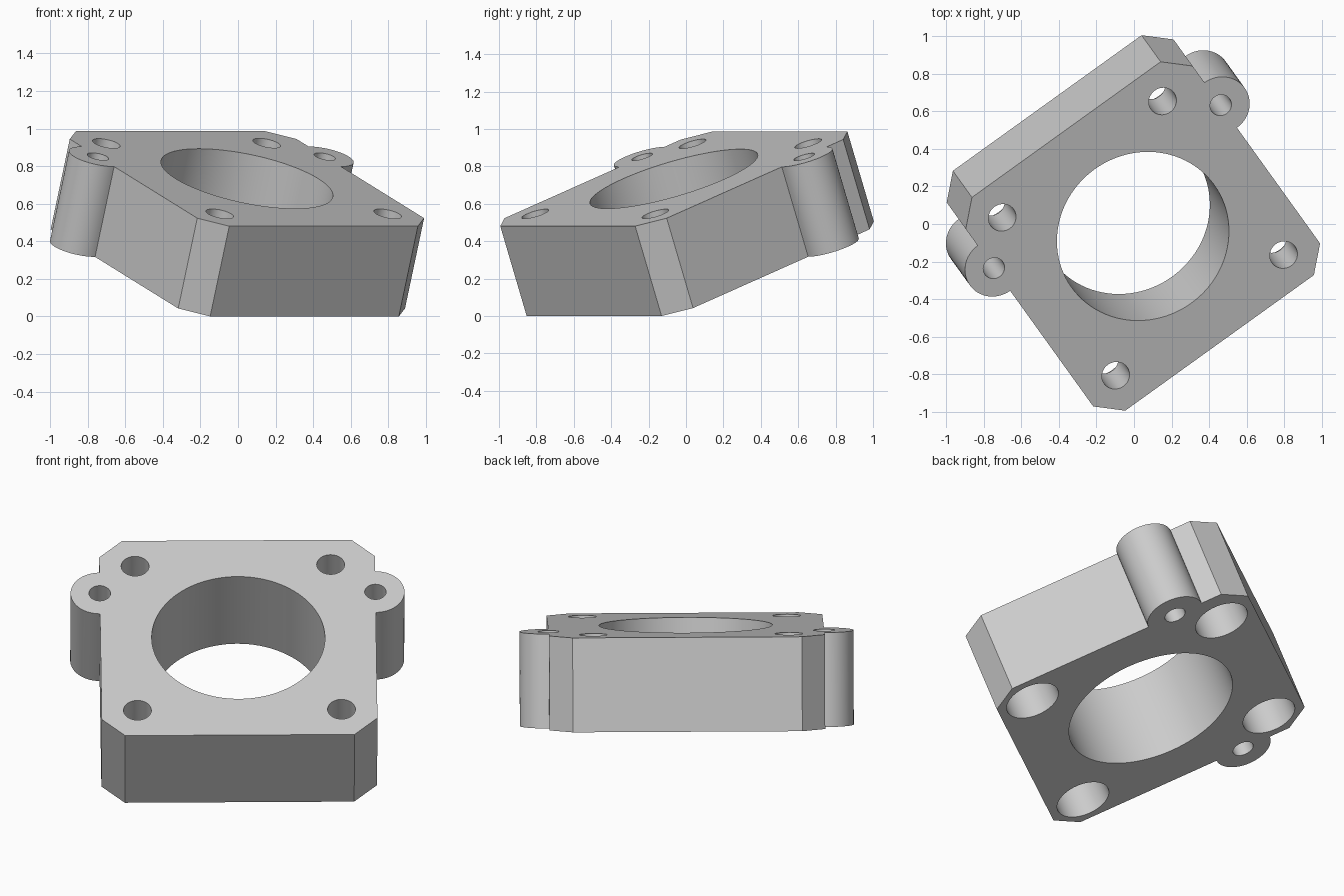
import bpy
import bmesh
from math import cos, sin, pi, radians
from mathutils import Matrix

cube = bpy.data.objects.get("Cube")
if cube:
    bpy.data.objects.remove(cube, do_unlink=True)

HALF, CHAMFER, THICK = 0.743, 0.125, 0.511
LUG_V, LUG_R = 0.345, 0.157
POSE = (Matrix.Translation((0.0475, -0.065, 0.7335))
        @ Matrix.Rotation(radians(35.7), 4, 'Z')
        @ Matrix.Rotation(radians(19.9), 4, 'X'))

grey = bpy.data.materials.new("light grey")
grey.use_nodes = True
grey.diffuse_color = (0.6, 0.6, 0.6, 1)
grey.node_tree.nodes["Principled BSDF"].inputs["Base Color"].default_value = (0.6, 0.6, 0.6, 1)


def make_object(name, bm):
    mesh = bpy.data.meshes.new(name)
    bmesh.ops.recalc_face_normals(bm, faces=bm.faces)
    bm.to_mesh(mesh)
    bm.free()
    obj = bpy.data.objects.new(name, mesh)
    bpy.context.collection.objects.link(obj)
    mesh.materials.append(grey)
    obj.matrix_world = POSE
    return obj


# Plate outline: chamfered square with a half-round lug on each side
inner = HALF - CHAMFER
right = [(inner, -HALF), (HALF, -inner)]
for i in range(33):
    a = -pi / 2 + pi * i / 32
    right.append((HALF + LUG_R * cos(a), LUG_V + LUG_R * sin(a)))
right += [(HALF, inner), (inner, HALF)]
outline = right + [(-x, y) for x, y in reversed(right)]

bm = bmesh.new()
face = bm.faces.new([bm.verts.new((x, y, -THICK)) for x, y in outline])
ext = bmesh.ops.extrude_face_region(bm, geom=[face], use_keep_orig=True)
bmesh.ops.translate(bm, vec=(0, 0, THICK),
                    verts=[g for g in ext["geom"] if isinstance(g, bmesh.types.BMVert)])
plate = make_object("mounting_plate", bm)
bpy.context.view_layer.objects.active = plate
plate.select_set(True)


def drill(x, y, radius, low, high, sides=48):
    """Cut a round hole between two local heights."""
    bm = bmesh.new()
    bmesh.ops.create_cone(bm, cap_ends=True, segments=sides, radius1=radius, radius2=radius,
                          depth=high - low,
                          matrix=Matrix.Translation((x, y, (low + high) / 2)))
    cutter = make_object("hole_cutter", bm)
    cutter.hide_render = True
    mod = plate.modifiers.new("hole", 'BOOLEAN')
    mod.operation = 'DIFFERENCE'
    mod.solver = 'EXACT'
    mod.object = cutter
    bpy.context.view_layer.update()
    bpy.ops.object.modifier_apply(modifier=mod.name)
    bpy.data.objects.remove(cutter, do_unlink=True)


# Central bore
drill(0, 0, 0.467, -THICK - 0.1, 0.1, 96)

# Corner screw holes, counterbored from below
for x, y in [(-0.55, -0.55), (0.55, -0.55), (-0.55, 0.55), (0.504, 0.555)]:
    drill(x, y, 0.148, -THICK - 0.1, -0.3)
    drill(x, y, 0.075, -0.35, 0.1)

# Lug holes
for side in (-1, 1):
    drill(side * HALF, LUG_V, 0.058, -THICK - 0.1, 0.1, 32)

bpy.ops.object.shade_smooth_by_angle(angle=radians(30))
